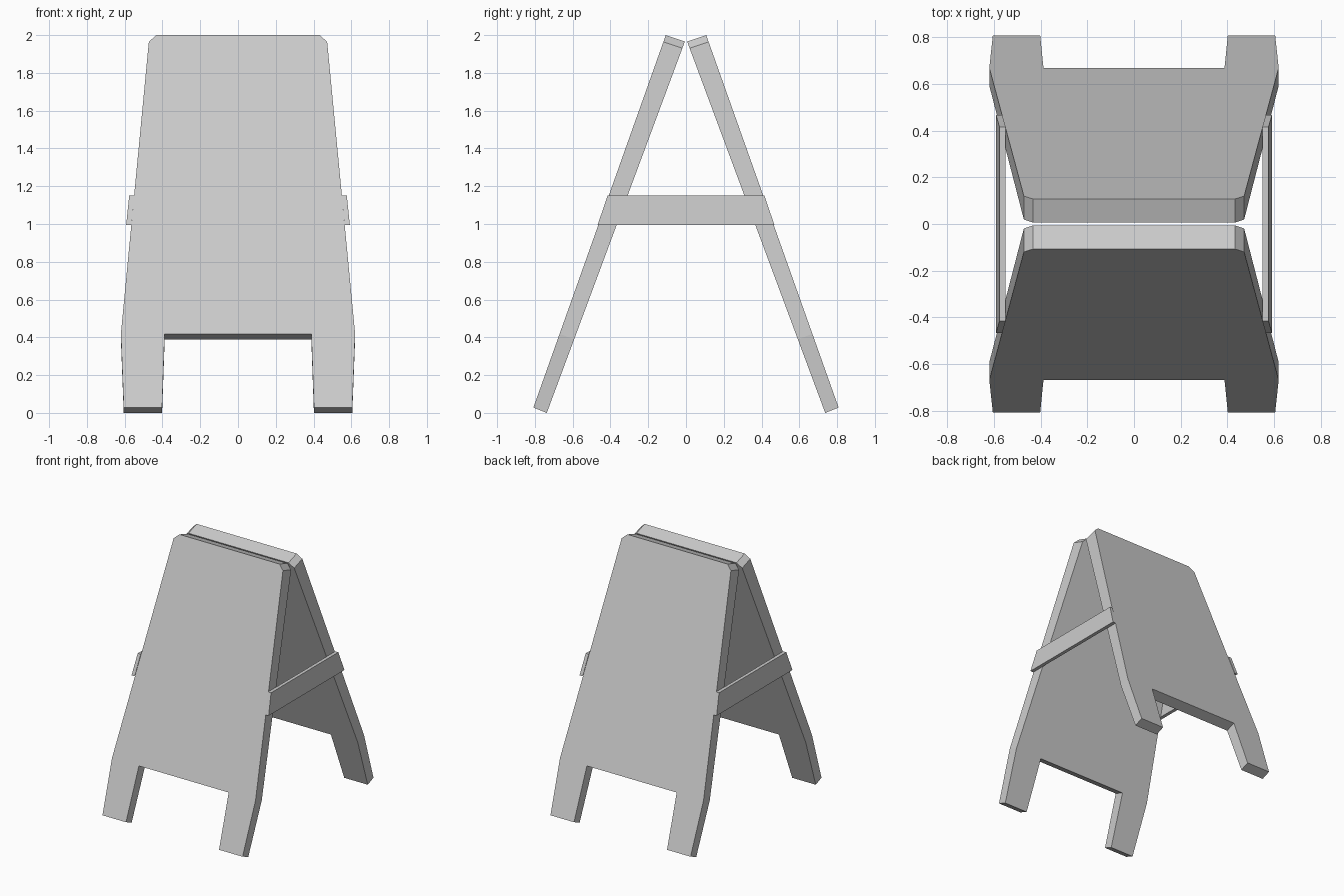
import bpy
from mathutils import Vector

cube = bpy.data.objects.get("Cube")
if cube:
    bpy.data.objects.remove(cube, do_unlink=True)

grey = bpy.data.materials.new("plain_grey")
grey.use_nodes = True
colour = (0.6, 0.6, 0.6, 1)
grey.diffuse_color = colour
grey.node_tree.nodes["Principled BSDF"].inputs["Base Color"].default_value = colour


def slab(name, outer, inner):
    """Closed solid between two matching outlines."""
    n = len(outer)
    faces = [list(range(n)), list(range(2 * n - 1, n - 1, -1))]
    faces += [[i, i + n, (i + 1) % n + n, (i + 1) % n] for i in range(n)]
    mesh = bpy.data.meshes.new(name)
    mesh.from_pydata(outer + inner, [], faces)
    mesh.materials.append(grey)
    obj = bpy.data.objects.new(name, mesh)
    bpy.context.collection.objects.link(obj)
    # Make the normals point outwards
    bpy.context.view_layer.objects.active = obj
    obj.select_set(True)
    bpy.ops.object.mode_set(mode='EDIT')
    bpy.ops.mesh.select_all(action='SELECT')
    bpy.ops.mesh.normals_make_consistent(inside=False)
    bpy.ops.object.mode_set(mode='OBJECT')
    obj.select_set(False)
    return obj


# Half outline of a panel: (half width, fraction of the way up the slope)
half = [(0.388, 0.198), (0.402, 0), (0.605, 0), (0.62, 0.198),
        (0.472, 0.982), (0.432, 1)]
outline = half + [(-x, t) for x, t in reversed(half)]


def sloped(bottom, top, side):
    """Lay the panel outline on a plane leaning from bottom to top (y, z)."""
    points = []
    for x, t in outline:
        y, z = Vector(bottom).lerp(Vector(top), t)
        points.append((x, side * y, z))
    return points


# Two leaning panels with legs
for name, side in (("front_panel", -1), ("back_panel", 1)):
    slab(name,
         sloped((0.808, 0.028), (0.107, 2), side),
         sloped((0.737, 0), (0.006, 1.966), side))

# Side braces joining the panels, tilted to follow their edges
for name, side in (("left_brace", 1), ("right_brace", -1)):
    def face(low_x, high_x):
        return [(side * low_x, -0.468, 0.995), (side * low_x, 0.468, 0.995),
                (side * high_x, 0.415, 1.15), (side * high_x, -0.415, 1.15)]
    slab(name, face(0.592, 0.576), face(0.565, 0.55))
